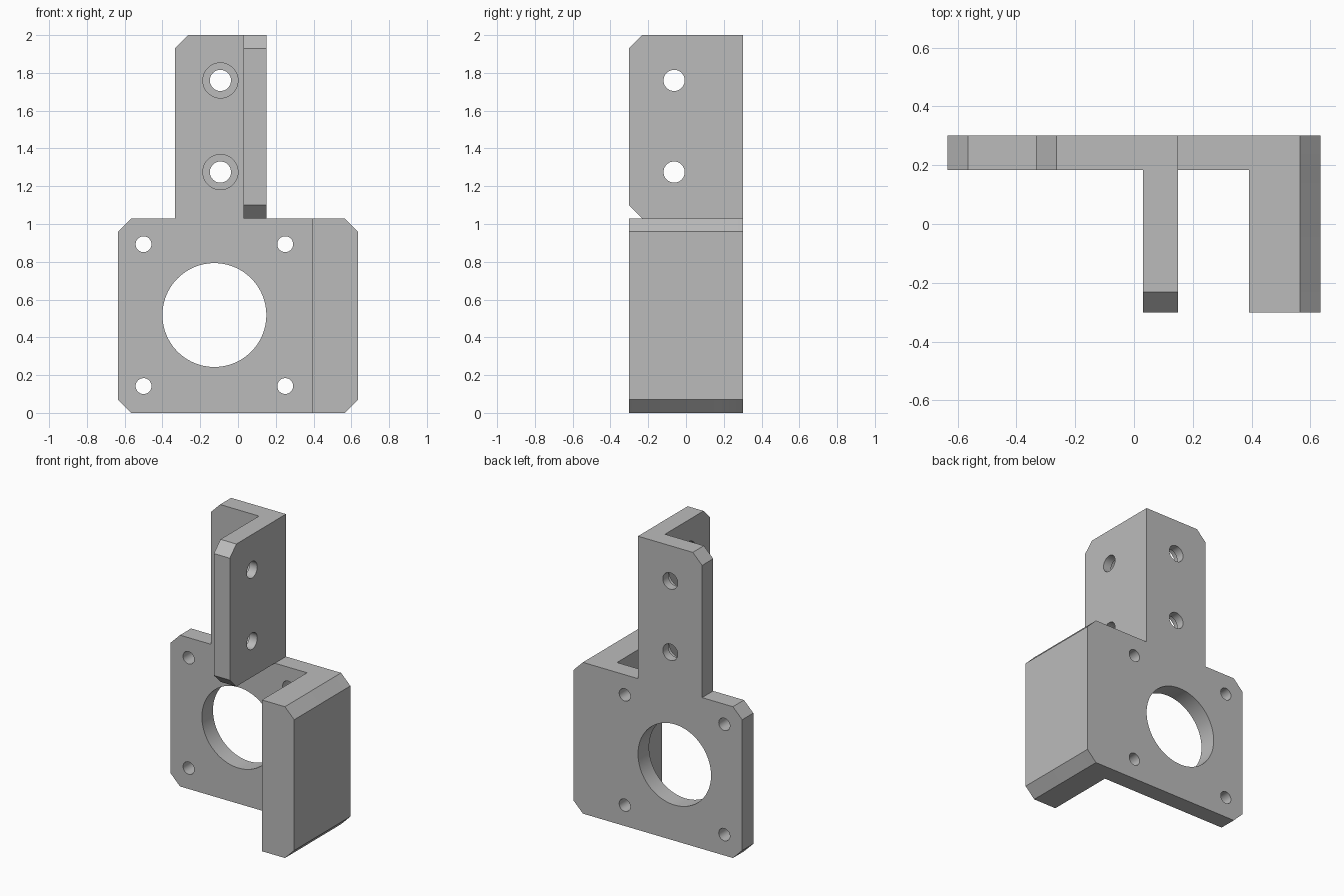
import bpy, bmesh, math
from mathutils import Vector

if "Cube" in bpy.data.objects:
    bpy.data.objects.remove(bpy.data.objects["Cube"])

grey = bpy.data.materials.new("grey")
grey.diffuse_color = (0.5, 0.5, 0.5, 1)
grey.use_nodes = True
grey.node_tree.nodes["Principled BSDF"].inputs["Base Color"].default_value = grey.diffuse_color

BACK, INNER, FRONT = 0.302, 0.183, -0.302   # y of plate back, plate front, flange front
C = 0.07                                    # chamfer size
W, TOP, SHOULDER = 0.635, 2.0, 1.03
LEFT, RIGHT, WEB = -0.333, 0.15, 0.03       # upright arm and its flange


def prism(name, points, offset):
    """Extrude a flat 3D outline along an offset vector."""
    bm = bmesh.new()
    face = bm.faces.new([bm.verts.new(p) for p in points])
    new = bmesh.ops.extrude_face_region(bm, geom=[face])["geom"]
    verts = [v for v in new if isinstance(v, bmesh.types.BMVert)]
    bmesh.ops.translate(bm, verts=verts, vec=Vector(offset))
    bmesh.ops.recalc_face_normals(bm, faces=bm.faces)
    mesh = bpy.data.meshes.new(name)
    bm.to_mesh(mesh)
    bm.free()
    obj = bpy.data.objects.new(name, mesh)
    bpy.context.collection.objects.link(obj)
    mesh.materials.append(grey)
    return obj


def boolean(target, tool, operation):
    mod = target.modifiers.new(operation.lower(), "BOOLEAN")
    mod.operation, mod.solver, mod.object = operation, "EXACT", tool
    bpy.context.view_layer.objects.active = target
    bpy.ops.object.modifier_apply(modifier=mod.name)
    bpy.data.objects.remove(tool, do_unlink=True)


def drill(target, axis, a, z, radius, start, end, sides=48):
    """Cut a round hole along x or y between two depths."""
    pts = []
    for i in range(sides):
        t = 2 * math.pi * i / sides
        u, v = a + radius * math.cos(t), z + radius * math.sin(t)
        pts.append((u, start, v) if axis == "y" else (start, u, v))
    offset = (0, end - start, 0) if axis == "y" else (end - start, 0, 0)
    cutter = prism("hole_cutter", pts, offset)
    cutter.hide_render = True
    boolean(target, cutter, "DIFFERENCE")


# back plate with the upright arm
outline = [(-W + C, 0), (W - C, 0), (W, C), (W, SHOULDER - C), (W - C, SHOULDER),
           (RIGHT, SHOULDER), (RIGHT, TOP), (LEFT + C, TOP), (LEFT, TOP - C),
           (LEFT, SHOULDER), (-W + C, SHOULDER), (-W, SHOULDER - C), (-W, C)]
bracket = prism("bracket", [(x, INNER, z) for x, z in outline], (0, BACK - INNER, 0))

# thick side wall
outline = [(0.392, 0), (W - C, 0), (W, C), (W, SHOULDER - C), (W - C, SHOULDER), (0.392, SHOULDER)]
wall = prism("side_wall", [(x, FRONT, z) for x, z in outline], (0, INNER - FRONT, 0))
boolean(bracket, wall, "UNION")

# upper flange, chamfered at its front corners
outline = [(INNER, SHOULDER), (FRONT + C, SHOULDER), (FRONT, SHOULDER + C),
           (FRONT, TOP - C), (FRONT + C, TOP), (INNER, TOP)]
flange = prism("flange", [(WEB, y, z) for y, z in outline], (RIGHT - WEB, 0, 0))
boolean(bracket, flange, "UNION")

# motor opening and its four screw holes
drill(bracket, "y", -0.125, 0.518, 0.275, 0.1, 0.4, 96)
for x in (-0.5, 0.25):
    for z in (0.142, 0.893):
        drill(bracket, "y", x, z, 0.042, 0.1, 0.4)

# counterbored mounting holes in the arm and the flange
for z in (1.275, 1.76):
    drill(bracket, "y", -0.093, z, 0.056, 0.1, 0.4)
    drill(bracket, "y", -0.093, z, 0.093, 0.1, INNER + 0.06)
    drill(bracket, "x", -0.063, z, 0.056, -0.05, 0.25)
    drill(bracket, "x", -0.063, z, 0.093, -0.05, WEB + 0.06)

bpy.ops.object.select_all(action="DESELECT")
bracket.select_set(True)
bpy.context.view_layer.objects.active = bracket
bpy.ops.object.shade_smooth_by_angle(angle=math.radians(30))
